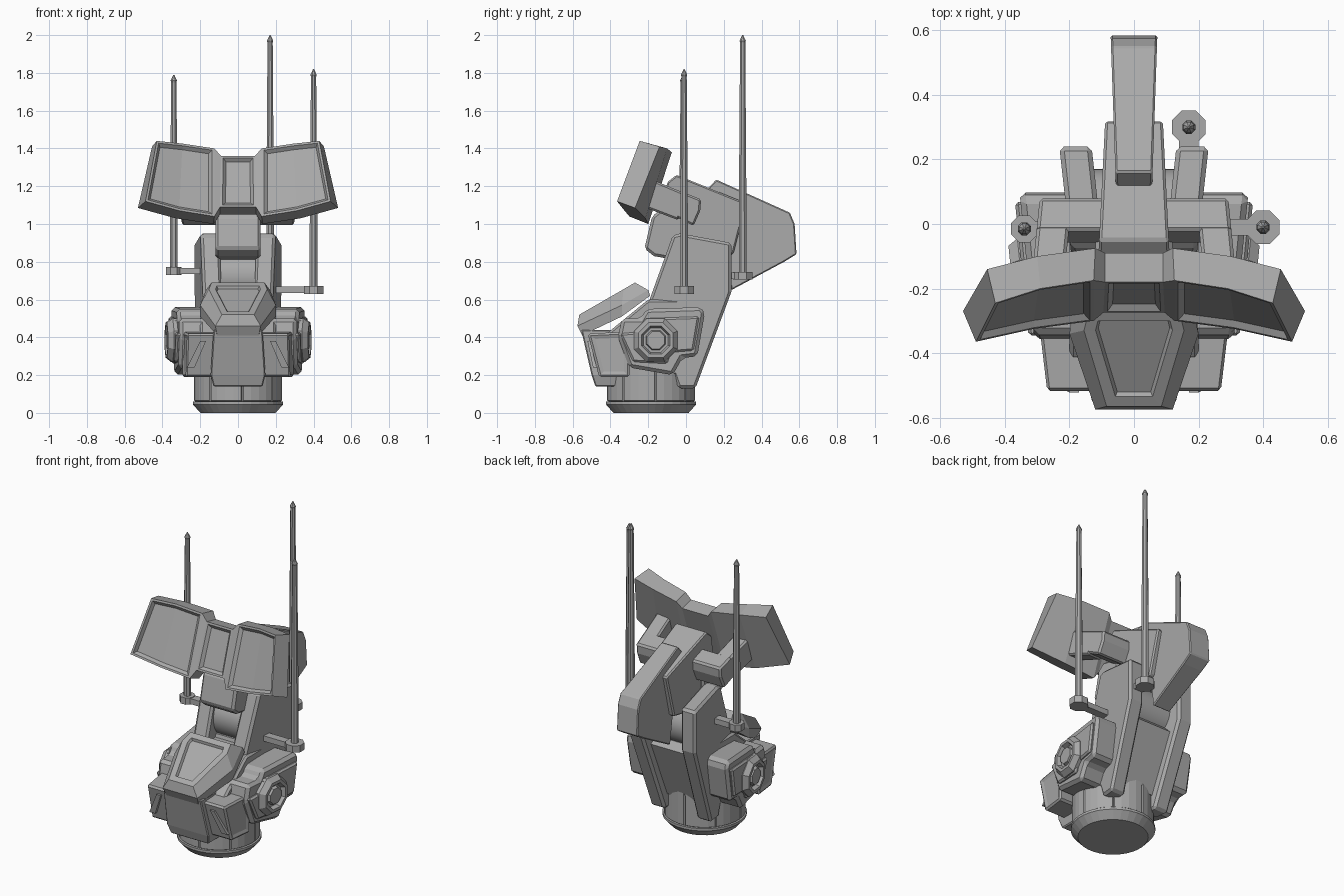
import bpy, bmesh, math
from mathutils import Vector, Matrix

cube = bpy.data.objects.get("Cube")
if cube:
    bpy.data.objects.remove(cube, do_unlink=True)

GREY = (0.4, 0.4, 0.4, 1)
mat = bpy.data.materials.new("plain grey")
mat.use_nodes = True
mat.diffuse_color = GREY
mat.node_tree.nodes["Principled BSDF"].inputs["Base Color"].default_value = GREY


def finish(name, bm, bevel=0.0, mirror=False):
    bmesh.ops.recalc_face_normals(bm, faces=bm.faces)
    mesh = bpy.data.meshes.new(name)
    bm.to_mesh(mesh)
    bm.free()
    mesh.materials.append(mat)
    ob = bpy.data.objects.new(name, mesh)
    bpy.context.collection.objects.link(ob)
    if mirror:
        ob.modifiers.new("mirror", 'MIRROR')
    if bevel:
        mod = ob.modifiers.new("bevel", 'BEVEL')
        mod.width, mod.segments, mod.limit_method = bevel, 1, 'ANGLE'
    return ob


def loft(bm, loops):
    """Skin closed loops of equal length and cap both ends; return end cap."""
    rings = [[bm.verts.new(p) for p in lp] for lp in loops]
    for a, b in zip(rings, rings[1:]):
        for i in range(len(a)):
            j = (i + 1) % len(a)
            bm.faces.new((a[i], a[j], b[j], b[i]))
    bm.faces.new(rings[0][::-1])
    cap = bm.faces.new(rings[-1])
    bmesh.ops.recalc_face_normals(bm, faces=bm.faces)
    return cap


def inset(bm, faces, width, depth):
    bmesh.ops.inset_region(bm, faces=faces, thickness=width, depth=depth, use_even_offset=True)


def prism(name, profile, x0, x1, bevel=0.012, mirror=True, shear=0.0, panel=None):
    """Extrude a (y, z) side profile along x; shear toes it in to the front."""
    bm = bmesh.new()
    cap = loft(bm, [[(x + shear * y, y, z) for y, z in profile] for x in (x0, x1)])
    if panel:
        inset(bm, [cap], *panel)
    return finish(name, bm, bevel, mirror)


def ring(r, x=None, z=None, n=8, cx=0, cy=0, cz=0):
    """Circle of points round the x axis (x given) or the z axis (z given)."""
    turn = [math.tau * (i + 0.5) / n for i in range(n)]
    if x is not None:
        return [(x, cy + r * math.cos(t), cz + r * math.sin(t)) for t in turn]
    return [(cx + r * math.cos(t), cy + r * math.sin(t), z) for t in turn]


# Round base collar with raised panels
bm = bmesh.new()
steps = [(0.2, 0), (0.24, 0.045), (0.24, 0.06), (0.225, 0.06), (0.225, 0.28)]
loft(bm, [ring(r, z=z, n=32, cy=-0.185) for r, z in steps])
walls = [f for f in bm.faces if abs(f.normal.z) < 0.1 and f.calc_center_median().z > 0.1]
for k in range(0, 32, 4):
    inset(bm, walls[k:k + 4], 0.005, 0.008)
finish("base_collar", bm)

# Lower body core and chin
prism("lower_body", [(-0.42, 0.42), (-0.4, 0.2), (0, 0.2), (0.13, 0.52), (0.1, 0.6), (-0.2, 0.6)],
      -0.2, 0.2, mirror=False)
bm = bmesh.new()
loft(bm, [[(-w, y, z), (w, y, z), (w, -0.36, z), (-w, -0.36, z)]
          for w, y, z in ((0.13, -0.48, 0.14), (0.145, -0.5, 0.2), (0.13, -0.555, 0.44))])
finish("chin", bm, 0.006)

# Sloping visor hood with recessed panel
bm = bmesh.new()
half = [[(0.11, -0.55, 0.41), (0.2, -0.34, 0.51), (0.18, -0.19, 0.62)],
        [(0.12, -0.575, 0.46), (0.2, -0.34, 0.57), (0.17, -0.2, 0.65)],
        [(0.085, -0.565, 0.52), (0.155, -0.33, 0.655), (0.14, -0.27, 0.69)]]
cap = loft(bm, [h + [(-x, y, z) for x, y, z in reversed(h)] for h in half])
inset(bm, [cap], 0.035, 0)
inset(bm, [cap], 0.008, -0.015)
finish("visor_hood", bm)

# Cheek blocks with slanted plates
prism("cheek", [(-0.57, 0.43), (-0.52, 0.42), (-0.46, 0.19), (-0.3, 0.19), (-0.3, 0.43)][1:],
      0.12, 0.335, shear=0.12, panel=(0.03, -0.01))
bm = bmesh.new()
loft(bm, [[(0.17, y, 0.38), (0.2, y, 0.38), (0.27, y + 0.03, 0.24), (0.23, y + 0.03, 0.24)]
          for y in (-0.46, -0.522)])
finish("cheek_plate", bm, 0, True)

# Side pods and their octagonal hubs
prism("side_pod", [(-0.36, 0.4), (-0.34, 0.5), (-0.24, 0.5), (-0.21, 0.55), (0.08, 0.56), (0.1, 0.53),
                   (0.06, 0.3), (-0.02, 0.29), (-0.07, 0.2), (-0.3, 0.24)],
      0.15, 0.345, 0.02, shear=0.1)
prism("pod_plate", [(-0.35, 0.42), (-0.24, 0.43), (-0.22, 0.5), (0.07, 0.51), (0.04, 0.33), (-0.08, 0.32),
                    (-0.1, 0.26), (-0.28, 0.27)], 0.33, 0.362, 0.01, shear=0.1)
bm = bmesh.new()
cap = loft(bm, [ring(r, x=x, cy=-0.16, cz=0.385) for r, x in ((0.125, 0.25), (0.125, 0.35), (0.1, 0.38))])
inset(bm, [cap], 0.018, 0)
inset(bm, [cap], 0.01, -0.025)
inset(bm, [cap], 0.012, 0)
inset(bm, [cap], 0.006, 0.02)
for v in bm.verts:
    v.co.x += 0.1 * (v.co.y + 0.16)
finish("pod_hub", bm, 0, True)

# Neck: side rails, back web and hinge drum
prism("neck_rail", [(-0.2, 0.58), (-0.07, 0.94), (-0.03, 0.95), (0.24, 0.9), (0.24, 0.64), (0.05, 0.13),
                    (-0.04, 0.13)], 0.105, 0.205, 0.014, shear=0.11)
prism("neck_web", [(-0.12, 0.5), (-0.08, 0.62), (0.13, 0.62), (0.17, 0.58), (0.03, 0.22), (-0.1, 0.22)],
      -0.14, 0.14, 0, False)
bm = bmesh.new()
loft(bm, [ring(0.14, x=x, n=32, cy=0.03, cz=0.72) for x in (-0.13, 0.13)])
drum = finish("hinge_drum", bm)

# Upper head block, front snout and rear fin
bm = bmesh.new()
side = [(-0.15, 0.9), (-0.1, 1.22), (-0.05, 1.26), (0.32, 1.11), (0.25, 0.84), (0.0, 0.8)]
loft(bm, [[(s * (0.108 - 0.05 * (y + 0.05)), y, z) for y, z in side] for s in (-1, 1)])
finish("head_block", bm, 0.008)
prism("snout", [(-0.22, 0.87), (-0.18, 1.04), (-0.13, 1.08), (0.0, 1.05), (0.0, 0.8), (-0.17, 0.83)],
      -0.12, 0.12, 0.014, False)
bm = bmesh.new()
side = [(0.1, 1.17), (0.16, 1.235), (0.55, 1.06), (0.575, 1.0), (0.585, 0.84), (0.52, 0.8), (0.24, 0.65),
        (0.2, 0.9)]
loft(bm, [[(s * (0.052 + 0.035 * y), y, z) for y, z in side] for s in (-1, 1)])
finish("rear_fin", bm, 0.006)

# Brackets between head and reflector
prism("bracket_bar", [(-0.02, 1.17), (0.08, 1.13), (0.075, 1.07), (0.04, 0.99), (-0.06, 1.04)],
      0.08, 0.3, 0.01, shear=-0.1)
prism("bracket_prong", [(-0.19, 1.24), (0.0, 1.16), (-0.04, 1.02), (-0.25, 1.1)], 0.2, 0.3, 0.01, shear=-0.1)

# Reflector: each station holds front top, front bottom, back bottom, back top
bm = bmesh.new()
stations = [
    [(0.09, -0.18, 1.36), (0.095, -0.275, 1.09), (0.095, -0.2, 1.05), (0.09, -0.09, 1.34)],
    [(0.125, -0.175, 1.4), (0.125, -0.3, 1.04), (0.13, -0.2, 1.0), (0.12, -0.075, 1.38)],
    [(0.29, -0.2, 1.425), (0.31, -0.325, 1.07), (0.33, -0.215, 1.03), (0.3, -0.1, 1.4)],
    [(0.43, -0.245, 1.44), (0.49, -0.365, 1.12), (0.53, -0.27, 1.085), (0.455, -0.14, 1.41)]]
full = [[(-x, y, z) for x, y, z in s] for s in reversed(stations)] + stations
loft(bm, full)
front = [f for f in bm.faces if f.normal.y < -0.6 and abs(f.normal.x) < 0.7]
groups = [[f for f in front if lo < f.calc_center_median().x < hi]
          for lo, hi in ((-0.5, -0.13), (-0.05, 0.05), (0.13, 0.5))]
for g in groups:
    inset(bm, g, 0.012, 0)
    inset(bm, g, 0.016, -0.018)
finish("reflector", bm)

# Antenna masts on octagonal feet
for name, x, y, foot, top in (("left", 0.4, -0.01, 0.63, 1.82), ("rear", 0.17, 0.3, 0.705, 2.0),
                              ("right", -0.34, -0.015, 0.73, 1.79)):
    bm = bmesh.new()
    profile = [(0.022, foot + 0.03), (0.022, foot + 0.35), (0.015, top - 0.04), (0.018, top - 0.03), (0.003, top)]
    loft(bm, [ring(r, z=z, cx=x, cy=y) for r, z in profile])
    size = 0.045 if name == "right" else 0.056
    loft(bm, [ring(size, z=foot + h, cx=x, cy=y) for h in (0, 0.042)])
    if name != "rear":
        inner = math.copysign(0.17, x)
        loft(bm, [[(inner, y - 0.025, z), (x, y - 0.025, z), (x, y + 0.025, z), (inner, y + 0.025, z)]
                  for z in (foot + 0.004, foot + 0.038)])
    else:
        loft(bm, [[(x - 0.03, 0.2, z), (x + 0.03, 0.2, z), (x + 0.03, y, z), (x - 0.03, y, z)]
                  for z in (foot + 0.004, foot + 0.038)])
    finish(name + "_antenna", bm)

# Smooth the drum only
bpy.context.view_layer.objects.active = drum
drum.select_set(True)
bpy.ops.object.shade_smooth_by_angle()
